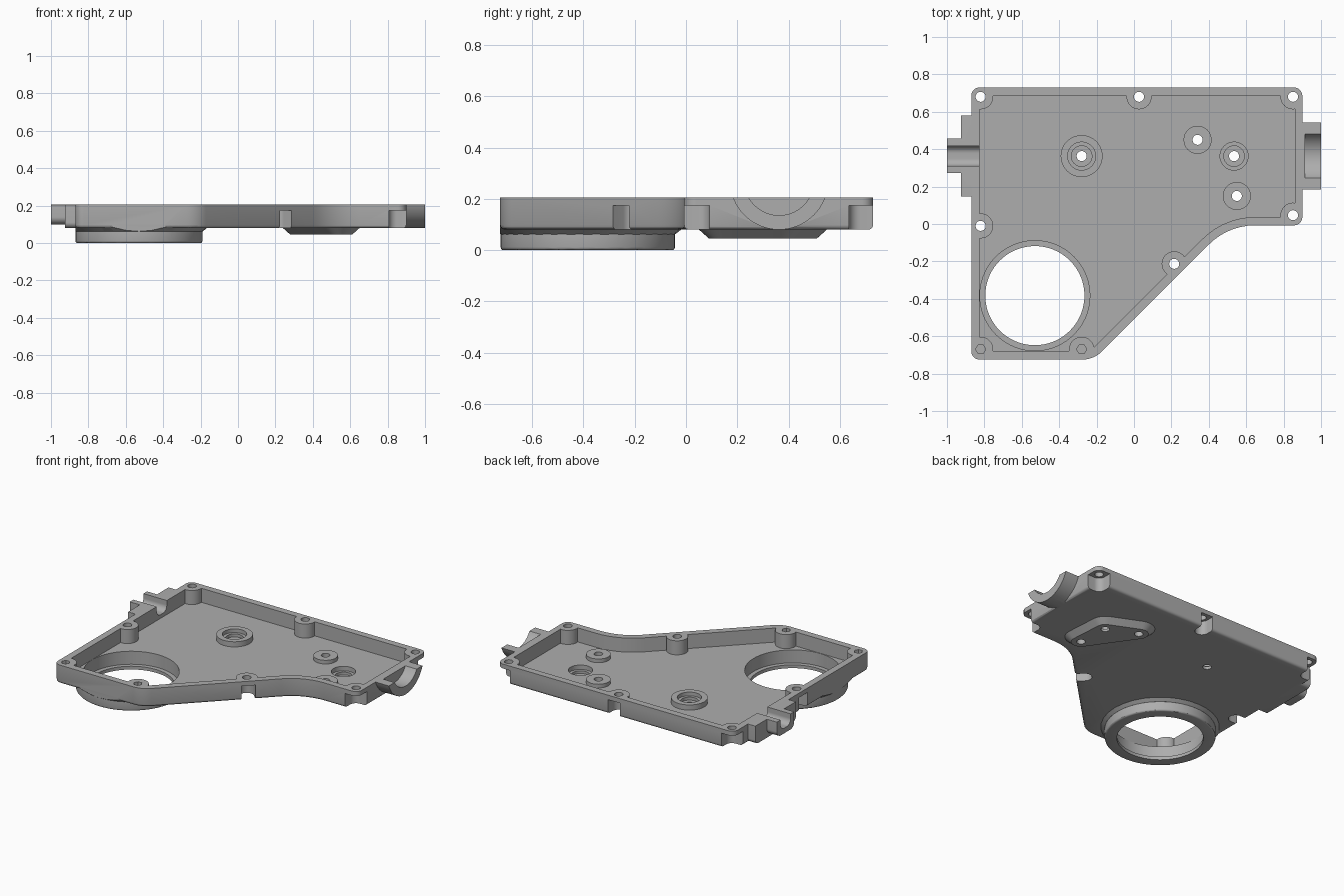
import bpy, bmesh, math
from mathutils import Vector

cube = bpy.data.objects.get("Cube")
if cube:
    bpy.data.objects.remove(cube)

metal = bpy.data.materials.new("cast_grey")
metal.use_nodes = True
GREY = (0.42, 0.42, 0.42, 1)
metal.diffuse_color = GREY
metal.node_tree.nodes["Principled BSDF"].inputs["Base Color"].default_value = GREY

BOTTOM, FLOOR, TOP = 0.08, 0.11, 0.205
HOLE = 0.027


def finish(name, bm):
    bmesh.ops.recalc_face_normals(bm, faces=bm.faces)
    mesh = bpy.data.meshes.new(name)
    bm.to_mesh(mesh)
    bm.free()
    obj = bpy.data.objects.new(name, mesh)
    mesh.materials.append(metal)
    bpy.context.collection.objects.link(obj)
    return obj


def rounded(corners):
    """Polygon outline from (x, y, fillet radius) corners."""
    pts = []
    for i, (x, y, r) in enumerate(corners):
        p = Vector((x, y))
        a = (Vector(corners[i - 1][:2]) - p).normalized()
        b = (Vector(corners[(i + 1) % len(corners)][:2]) - p).normalized()
        half = a.angle(b) / 2
        centre = p + (a + b).normalized() * r / math.sin(half)
        start = p + a * r / math.tan(half) - centre
        end = p + b * r / math.tan(half) - centre
        turn = start.angle_signed(end)
        steps = max(4, int(abs(turn) * 9))
        for k in range(steps + 1):
            t = -turn * k / steps
            pts.append((centre.x + start.x * math.cos(t) - start.y * math.sin(t),
                        centre.y + start.x * math.sin(t) + start.y * math.cos(t)))
    return pts


def prism(name, pts, lo, hi, along_x=False, bevel=0):
    """Extrude an outline in z, or a (y, z) outline in x."""
    bm = bmesh.new()
    place = (lambda u, v, w: (w, u, v)) if along_x else (lambda u, v, w: (u, v, w))
    low = [bm.verts.new(place(u, v, lo)) for u, v in pts]
    high = [bm.verts.new(place(u, v, hi)) for u, v in pts]
    base = bm.faces.new(low)
    bm.faces.new(high)
    for i in range(len(pts)):
        bm.faces.new((low[i - 1], low[i], high[i], high[i - 1]))
    if bevel:
        bmesh.ops.recalc_face_normals(bm, faces=bm.faces)
        bmesh.ops.bevel(bm, geom=list(base.edges), offset=bevel, segments=3,
                        profile=0.5, affect='EDGES')
    return finish(name, bm)


def circle(c, r, n=32):
    return [(c[0] + r * math.cos(math.tau * k / n), c[1] + r * math.sin(math.tau * k / n))
            for k in range(n)]


def cylinder(name, c, r, lo, hi, n=32, bevel=0):
    return prism(name, circle(c, r, n), lo, hi, bevel=bevel)


def hull(name, centres, levels):
    """Convex hull of discs given as (z, radius) levels round each centre."""
    bm = bmesh.new()
    for c in centres:
        for z, r in levels:
            for x, y in circle(c, r):
                bm.verts.new((x, y, z))
    bmesh.ops.convex_hull(bm, input=bm.verts)
    bmesh.ops.delete(bm, geom=[v for v in bm.verts if not v.link_faces], context='VERTS')
    bmesh.ops.dissolve_limit(bm, angle_limit=0.01, verts=bm.verts, edges=bm.edges)
    return finish(name, bm)


def combine(target, other, operation):
    """Apply a boolean and discard the helper."""
    mod = target.modifiers.new("cut", 'BOOLEAN')
    mod.operation, mod.solver, mod.object = operation, 'EXACT', other
    bpy.context.view_layer.update()
    graph = bpy.context.evaluated_depsgraph_get()
    mesh = bpy.data.meshes.new_from_object(target.evaluated_get(graph))
    target.modifiers.clear()
    target.data = mesh
    bpy.data.objects.remove(other)


def add(target, other):
    combine(target, other, 'UNION')


def cut(target, other):
    combine(target, other, 'DIFFERENCE')


# Outer casting and inner pocket outlines
outer = rounded([(-0.87, 0.73, 0.045), (0.90, 0.73, 0.045), (0.90, -0.007, 0.045),
                 (0.503, -0.007, 0.35), (-0.215, -0.725, 0.15), (-0.87, -0.725, 0.045)])
inner = rounded([(-0.825, 0.685, 0.01), (0.86, 0.685, 0.01), (0.86, 0.037, 0.01),
                 (0.483, 0.037, 0.395), (-0.234, -0.68, 0.105), (-0.825, -0.68, 0.01)])
housing = prism("gearbox_housing", outer, BOTTOM, TOP, bevel=0.018)

# Large bearing flange under the floor, with a blend clipped to the outline
ring = (-0.53, -0.383)
blend = hull("flange_blend", [ring], [(0.062, 0.341), (0.067, 0.345), (0.075, 0.355),
                                      (0.085, 0.37), (0.1, 0.37)])
combine(blend, prism("blend_limit", outer, 0, TOP), 'INTERSECT')
add(housing, blend)
add(housing, cylinder("bearing_flange", ring, 0.34, 0, 0.105, 72, bevel=0.012))

# Tapered three-cornered pad under the floor
studs = [(0.34, 0.45), (0.55, 0.15)]
recess = (0.535, 0.363)
add(housing, hull("mount_pad", studs + [recess], [(0.045, 0.06), (0.085, 0.105)]))

# Half-round shaft port on one end
axis = (0.363, 0.272)
port = prism("shaft_port", circle(axis, 0.192, 64), 0.87, 1.0, along_x=True)
cut(port, prism("port_split", [(-1, TOP), (1, TOP), (1, 1), (-1, 1)], 0, 2, along_x=True))
add(housing, port)

# Stepped cable port on the other end
def port_block(name, y0, y1, z0, r, x0, x1):
    return prism(name, rounded([(y0, TOP, 0.001), (y1, TOP, 0.001), (y1, z0, r), (y0, z0, r)]),
                 x0, x1, along_x=True)


add(housing, port_block("port_step", 0.147, 0.58, BOTTOM, 0.03, -0.925, -0.85))
add(housing, port_block("port_tip", 0.272, 0.457, 0.10, 0.04, -1.0, -0.86))

# Hollow interior, leaving wall bosses and floor bosses standing
through = [((-0.82, 0.68), [(-1, 0), (0, 1)]), ((0.027, 0.68), [(0, 1)]),
           ((0.85, 0.68), [(1, 0), (0, 1)]), ((0.85, 0.047), [(1, 0), (0, -1)]),
           ((-0.82, -0.01), [(-1, 0)]), ((0.215, -0.213), [(0.7, -0.7)])]
blind = [(-0.82, -0.67), (-0.28, -0.67)]
hub = (-0.28, 0.363)
cavity = prism("cavity", inner, FLOOR, 0.3)
for p in [t[0] for t in through] + blind:
    cut(cavity, cylinder("wall_boss", p, 0.067, 0, 0.4))
cut(cavity, cylinder("hub_boss", hub, 0.112, 0, 0.145, 48))
for p in studs:
    cut(cavity, cylinder("stud_boss", p, 0.075, 0, 0.135))
cut(housing, cavity)

# Ledged bearing bore
cut(housing, cylinder("bore", ring, 0.265, -0.1, 0.4, 72))
cut(housing, cylinder("bore_step", ring, 0.294, 0.022, 0.4, 72))

# Port openings
cut(housing, prism("shaft_bore", circle(axis, 0.136, 64), 0.915, 1.1, along_x=True))
cut(housing, prism("cable_channel", rounded([(0.31, 0.3, 0.01), (0.418, 0.3, 0.01),
                                             (0.418, 0.135, 0.04), (0.31, 0.135, 0.04)]),
                   -1.1, -0.81, along_x=True))

# Screw holes, with head pockets opening through the outer wall
for p, ways in through:
    centre = Vector(p)
    spots = [centre] + [centre + Vector(w) * 0.1 for w in ways]
    spots.append(centre + sum((Vector(w) for w in ways), Vector((0, 0))) * 0.1)
    cut(housing, hull("head_pocket", spots, [(0, 0.044), (0.175, 0.044)]))
    cut(housing, cylinder("screw_hole", p, HOLE, 0, 0.4, 20))
for p in blind:
    cut(housing, cylinder("blind_hole", p, HOLE, 0.12, 0.4, 6))

# Stepped seats and stud holes in the floor
for p, upper, lower in ((hub, 0.12, 0.1), (recess, 0.08, 0.062)):
    cut(housing, cylinder("seat_upper", p, 0.075, upper, 0.4))
    cut(housing, cylinder("seat_lower", p, 0.055, lower, 0.4))
for p in studs + [hub, recess]:
    cut(housing, cylinder("stud_hole", p, HOLE, -0.1, 0.4, 20))

# Smooth curved walls, keep machined edges sharp
bpy.ops.object.select_all(action='DESELECT')
housing.select_set(True)
bpy.context.view_layer.objects.active = housing
bpy.ops.object.shade_smooth_by_angle(angle=math.radians(30))
